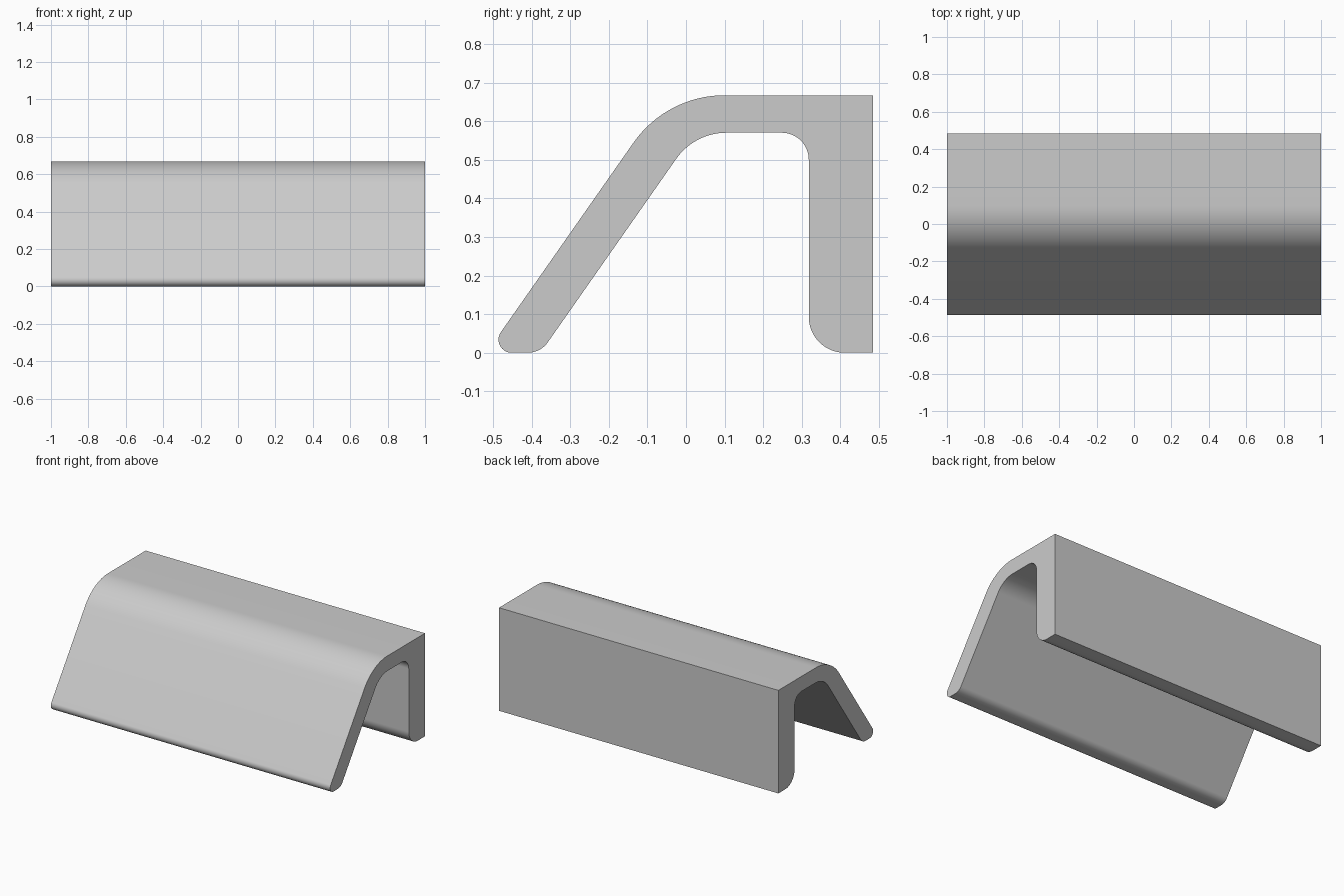
import bpy, bmesh, math
from mathutils import Vector

cube = bpy.data.objects.get("Cube")
if cube:
    bpy.data.objects.remove(cube, do_unlink=True)

# One plain grey material
grey = bpy.data.materials.new("light grey")
grey.use_nodes = True
colour = (0.6, 0.6, 0.6, 1)
grey.diffuse_color = colour
grey.node_tree.nodes["Principled BSDF"].inputs["Base Color"].default_value = colour


def fillet(prev, corner, nxt, radius, steps=16):
    """Points of a tangent arc that rounds one corner of a profile."""
    if radius == 0:
        return [corner]
    a, b = (prev - corner).normalized(), (nxt - corner).normalized()
    half = a.angle(b) / 2
    centre = corner + (a + b).normalized() * (radius / math.sin(half))
    start = corner + a * (radius / math.tan(half)) - centre
    end = corner + b * (radius / math.tan(half)) - centre
    sweep = start.angle(end)
    return [centre + (start * math.sin(sweep * (1 - i / steps))
                      + end * math.sin(sweep * i / steps)) / math.sin(sweep)
            for i in range(steps + 1)]


# Side profile corners: y, z, rounding radius
corners = [
    (-0.517, 0, 0.034),       # sloped leg, foot
    (-0.377, 0, 0.063),
    (0.022, 0.57, 0.16),      # inside of the channel
    (0.318, 0.57, 0.07),
    (0.318, 0, 0.093),        # upright leg, foot
    (0.484, 0, 0),
    (0.484, 0.667, 0),        # top
    (-0.05, 0.667, 0.288),
]
points = [Vector((y, z)) for y, z, r in corners]
profile = []
for i, (y, z, r) in enumerate(corners):
    profile += fillet(points[i - 1], points[i], points[(i + 1) % len(points)], r)

# Extrude the profile along x
bm = bmesh.new()
cap = bm.faces.new([bm.verts.new((-1, p.x, p.y)) for p in profile])
result = bmesh.ops.extrude_face_region(bm, geom=[cap], use_keep_orig=True)
moved = [v for v in result["geom"] if isinstance(v, bmesh.types.BMVert)]
bmesh.ops.translate(bm, verts=moved, vec=(2, 0, 0))
bmesh.ops.recalc_face_normals(bm, faces=bm.faces)
mesh = bpy.data.meshes.new("edge_channel")
bm.to_mesh(mesh)
bm.free()
mesh.materials.append(grey)

channel = bpy.data.objects.new("edge_channel", mesh)
bpy.context.collection.objects.link(channel)
bpy.ops.object.select_all(action="DESELECT")
channel.select_set(True)
bpy.context.view_layer.objects.active = channel
bpy.ops.object.shade_smooth_by_angle(angle=math.radians(30))
